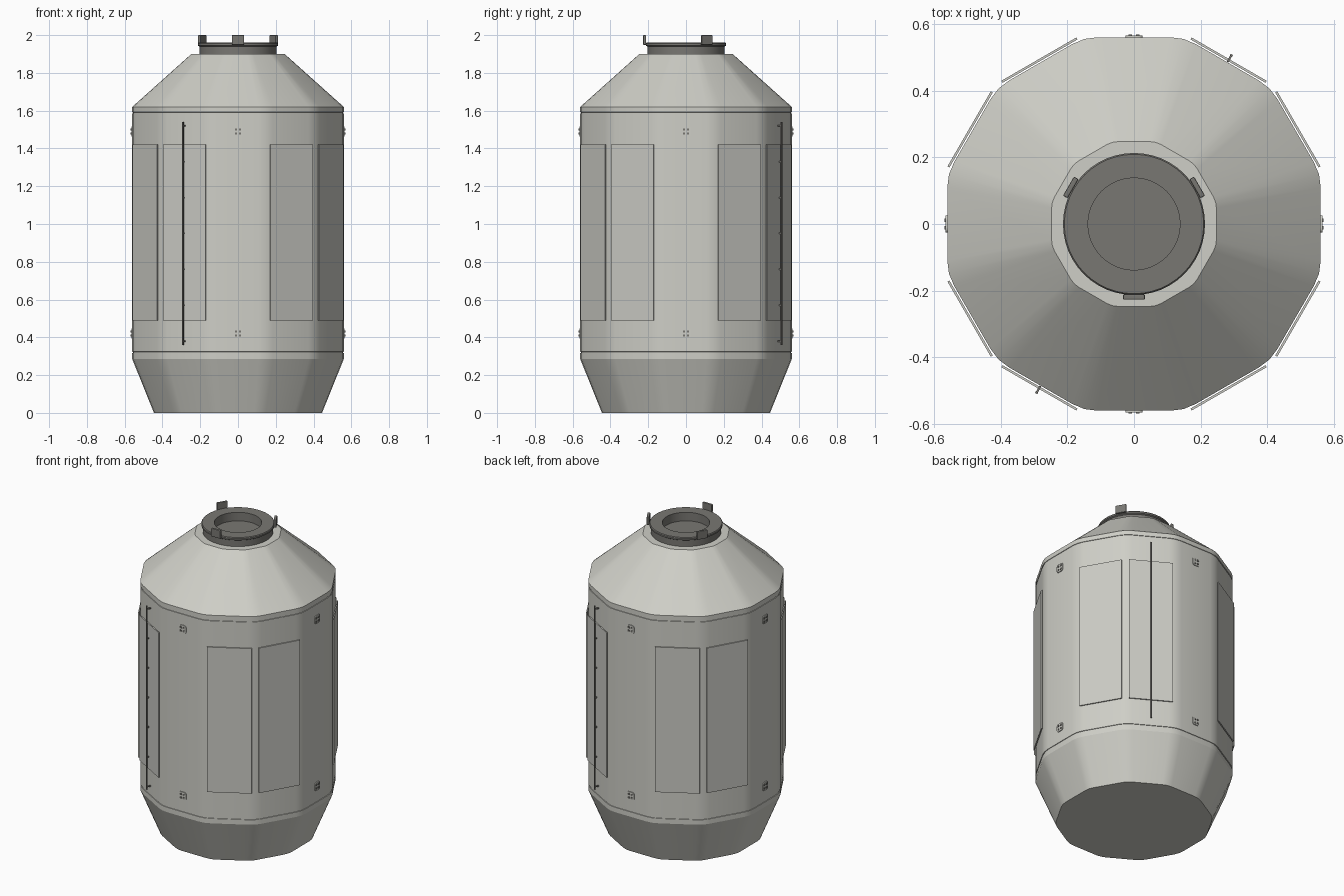
import bpy, bmesh, math
from mathutils import Matrix, Vector

cube = bpy.data.objects.get("Cube")
if cube:
    bpy.data.objects.remove(cube, do_unlink=True)


def material(name, rgb):
    m = bpy.data.materials.new(name)
    m.use_nodes = True
    m.diffuse_color = (*rgb, 1)
    bsdf = m.node_tree.nodes["Principled BSDF"]
    bsdf.inputs["Base Color"].default_value = (*rgb, 1)
    bsdf.inputs["Roughness"].default_value = 0.7
    return m


PALE = material("pale hull", (0.62, 0.62, 0.57))
PANEL = material("panel grey", (0.59, 0.59, 0.55))
DARK = material("dark metal", (0.19, 0.185, 0.17))


def finish(name, bm, mat, smooth=None):
    bmesh.ops.recalc_face_normals(bm, faces=bm.faces)
    mesh = bpy.data.meshes.new(name)
    bm.to_mesh(mesh)
    bm.free()
    mesh.materials.append(mat)
    ob = bpy.data.objects.new(name, mesh)
    bpy.context.collection.objects.link(ob)
    if smooth:
        bpy.ops.object.select_all(action='DESELECT')
        ob.select_set(True)
        bpy.context.view_layer.objects.active = ob
        bpy.ops.object.shade_smooth_by_angle(angle=math.radians(smooth))
    return ob


def loft(name, outline, profile, mat, smooth):
    """Stack scaled copies of a unit outline along z and cap both ends."""
    bm = bmesh.new()
    rings = [[bm.verts.new((x * r, y * r, z)) for x, y in outline] for r, z in profile]
    n = len(outline)
    for a, b in zip(rings, rings[1:]):
        for i in range(n):
            j = (i + 1) % n
            bm.faces.new((a[i], a[j], b[j], b[i]))
    bm.faces.new(rings[0][::-1])
    bm.faces.new(rings[-1])
    return finish(name, bm, mat, smooth)


def polar(r, deg):
    t = math.radians(deg)
    return r * math.cos(t), r * math.sin(t)


def outward(deg, r, z):
    """Frame whose local x points outward, y sideways and z up."""
    return (Matrix.Rotation(math.radians(deg), 4, 'Z')
            @ Matrix.Translation((r, 0, z)))


def add_box(bm, frame, size, offset=(0, 0, 0)):
    m = frame @ Matrix.Translation(offset) @ Matrix.Diagonal((*size, 1))
    return bmesh.ops.create_cube(bm, size=1, matrix=m)["verts"]


def box(name, frame, size, mat, bevel=0):
    bm = bmesh.new()
    add_box(bm, frame, size)
    ob = finish(name, bm, mat)
    if bevel:
        mod = ob.modifiers.new("bevel", 'BEVEL')
        mod.width = bevel
        mod.segments = 2
    return ob


# Twelve-sided hull outline with rounded corners
hull_outline = []
for k in range(12):
    flat = 1 / math.cos(math.radians(11.1))
    for off, r in ((-11.1, flat), (11.1, flat), (15, 1.026)):
        hull_outline.append(polar(r, 30 * k + off))

# Hull with two fine seams
hull_profile = [(0.445, 0), (0.56, 0.285)]
for z in (0.32, 1.588):
    hull_profile += [(0.56, z - 0.004), (0.557, z - 0.003), (0.557, z + 0.003), (0.56, z + 0.004)]
hull_profile += [(0.56, 1.62), (0.247, 1.90)]
loft("hull", hull_outline, hull_profile, PALE, 20)

# Docking ring with recessed hatch
circle = [polar(1, 7.5 * i) for i in range(48)]
loft("docking_ring", circle,
     [(0.205, 1.89), (0.205, 1.94), (0.213, 1.945), (0.213, 1.955),
      (0.209, 1.96), (0.138, 1.96), (0.138, 1.905)], DARK, 30)

# Guide tabs around the ring
for i, deg in enumerate((30, 150, 270)):
    box(f"guide_tab_{i + 1}", outward(deg, 0.219, 1.974), (0.016, 0.066, 0.052), DARK, 0.004)

# Flat panels in pairs
for i, deg in enumerate(d for d in range(0, 360, 30) if d % 90):
    box(f"side_panel_{i + 1}", outward(deg, 0.5675, 0.955), (0.007, 0.26, 0.93), PANEL)

# Long rails on two opposite panels, with standoffs
for i, deg in enumerate((60, 240)):
    frame = outward(deg, 0.584, 0.95)
    bm = bmesh.new()
    add_box(bm, frame, (0.006, 0.008, 1.18))
    for k in range(7):
        add_box(bm, frame, (0.022, 0.006, 0.008), (-0.012, 0, (k - 3) * 0.19))
    finish(f"rail_{i + 1}", bm, DARK)

# Square fittings, each with four small studs
for deg in range(0, 360, 90):
    for level, z in (("lower", 0.42), ("upper", 1.49)):
        frame = outward(deg, 0.561, z)
        bm = bmesh.new()
        verts = add_box(bm, frame, (0.008, 0.052, 0.052))
        axis = frame.to_3x3() @ Vector((1, 0, 0))
        corners = {e for v in verts for e in v.link_edges
                   if abs((e.verts[0].co - e.verts[1].co).normalized().dot(axis)) > 0.9}
        bmesh.ops.bevel(bm, geom=list(corners), offset=0.013, segments=3,
                        profile=0.5, affect='EDGES')
        finish(f"{level}_fitting_{deg}", bm, PALE)
        bm = bmesh.new()
        for sy in (-1, 1):
            for sz in (-1, 1):
                add_box(bm, frame, (0.004, 0.011, 0.011), (0.005, sy * 0.011, sz * 0.011))
        finish(f"{level}_fitting_studs_{deg}", bm, DARK)
